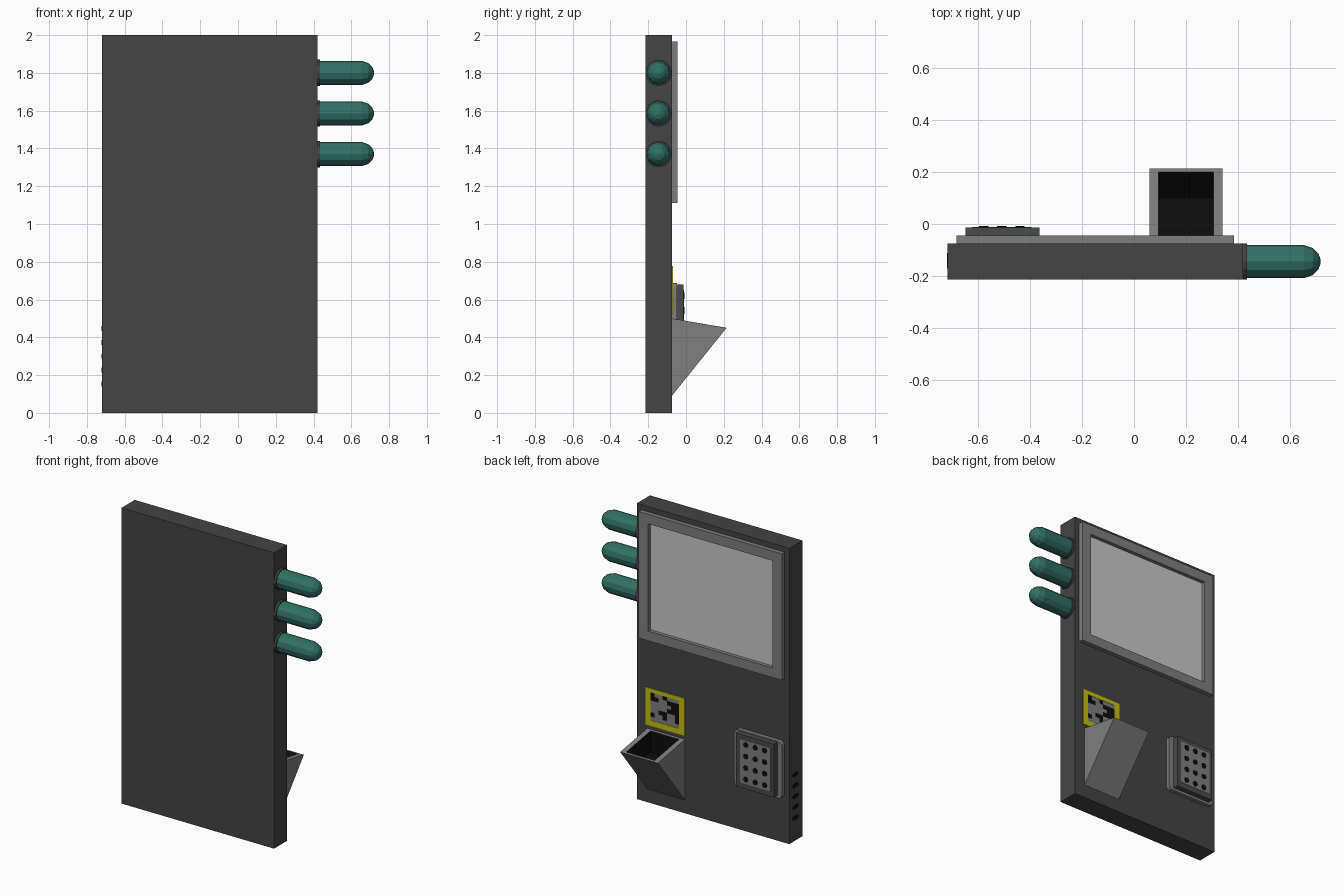
import bpy, bmesh, math
from mathutils import Matrix

if "Cube" in bpy.data.objects:
    bpy.data.objects.remove(bpy.data.objects["Cube"])


def mat(name, r, g, b):
    m = bpy.data.materials.new(name)
    m.diffuse_color = (r, g, b, 1)
    m.use_nodes = True
    m.node_tree.nodes["Principled BSDF"].inputs["Base Color"].default_value = m.diffuse_color
    return m


CASE = mat("charcoal", 0.058, 0.058, 0.058)
GREY = mat("mid_grey", 0.21, 0.21, 0.21)
SCREEN = mat("pale_grey", 0.58, 0.58, 0.58)
DARK = mat("keypad_grey", 0.068, 0.072, 0.065)
BLACK = mat("black", 0.004, 0.004, 0.004)
YELLOW = mat("yellow", 0.58, 0.51, 0.004)
GREEN = mat("teal_green", 0.03, 0.16, 0.13)


def finish(name, bm, *mats):
    bmesh.ops.recalc_face_normals(bm, faces=bm.faces)
    me = bpy.data.meshes.new(name)
    bm.to_mesh(me)
    bm.free()
    for m in mats:
        me.materials.append(m)
    ob = bpy.data.objects.new(name, me)
    bpy.context.collection.objects.link(ob)
    return ob


def box(name, x, y, z, m, radius=0, axis=1):
    """Box from (min, max) pairs; radius rounds the edges parallel to axis."""
    bm = bmesh.new()
    bmesh.ops.create_cube(bm, size=1)
    for v in bm.verts:
        for i, (a, b) in enumerate((x, y, z)):
            v.co[i] = a if v.co[i] < 0 else b
    if radius:
        edges = [e for e in bm.edges
                 if abs((e.verts[0].co - e.verts[1].co).normalized()[axis]) > 0.9]
        bmesh.ops.bevel(bm, geom=edges, offset=radius, segments=3,
                        profile=0.5, affect='EDGES')
    return finish(name, bm, m)


def frame(name, outer, inner, y0, y1, m):
    """Rectangular ring in the XZ plane; rectangles are (x0, x1, z0, z1)."""
    bm = bmesh.new()
    rings = []
    for (a, b, c, d), y in ((outer, y0), (outer, y1), (inner, y1), (inner, y0)):
        rings.append([bm.verts.new(p) for p in
                      ((a, y, c), (b, y, c), (b, y, d), (a, y, d))])
    for k in range(4):
        p, q = rings[k], rings[(k + 1) % 4]
        for i in range(4):
            j = (i + 1) % 4
            bm.faces.new((p[i], p[j], q[j], q[i]))
    return finish(name, bm, m)


def lathe_x(name, profile, cy, cz, sides, m):
    """Closed solid of revolution around an x-parallel axis."""
    bm = bmesh.new()
    rings = [[bm.verts.new((x, cy + r * math.cos(2 * math.pi * i / sides),
                            cz + r * math.sin(2 * math.pi * i / sides)))
              for i in range(sides)] for x, r in profile]
    for p, q in zip(rings, rings[1:]):
        for i in range(sides):
            j = (i + 1) % sides
            bm.faces.new((p[i], p[j], q[j], q[i]))
    bm.faces.new(rings[0])
    bm.faces.new(rings[-1])
    return finish(name, bm, m)


BACK = -0.075  # y of the panel face that carries the fittings

# Main slab
box("case", (-0.72, 0.42), (-0.215, BACK), (0, 2), CASE)

# Display with raised surround
frame("screen_surround", (-0.685, 0.385, 1.11, 1.965),
      (-0.615, 0.315, 1.175, 1.90), BACK, -0.045, GREY)
box("screen", (-0.615, 0.315), (BACK, -0.07), (1.175, 1.90), SCREEN)

# Side lamps with collars
for n, z in enumerate((1.8, 1.585, 1.37)):
    lathe_x(f"lamp_collar_{n}", [(0.415, 0.07), (0.435, 0.07)], -0.145, z, 16, CASE)
    lathe_x(f"lamp_{n}", [(0.42, 0.064), (0.655, 0.064), (0.69, 0.052),
                          (0.711, 0.031), (0.72, 0.008)], -0.145, z, 12, GREEN)

# Yellow bordered code panel
frame("code_border", (0.06, 0.352, 0.525, 0.778), (0.10, 0.316, 0.562, 0.752),
      BACK, BACK + 0.005, YELLOW)
box("code_panel", (0.10, 0.316), (BACK, BACK + 0.003), (0.562, 0.752), GREY)
cw, ch = 0.216 / 7, 0.19 / 7
blocks = [(0, 0, 1, 2), (1, 1, 1, 1), (3, 0, 1, 1), (4, 1, 3, 1), (5, 2, 2, 2),
          (0, 5, 1, 1), (2, 4, 2, 1), (3, 5, 1, 1), (4, 3, 1, 1), (6, 4, 1, 2)]
for n, (c, r, w, h) in enumerate(blocks):
    x, z = 0.316 - c * cw, 0.752 - r * ch
    box(f"code_block_{n}", (x - w * cw, x), (BACK, BACK + 0.005),
        (z - h * ch, z), BLACK)

# Wedge shaped chute with a hollow top
bm = bmesh.new()
xl, xr = 0.06, 0.342
il, ir = 0.095, 0.307
levels = [
    [(xl, BACK, 0.50), (xr, BACK, 0.50), (xr, 0.215, 0.45), (xl, 0.215, 0.45)],
    [(il, -0.06, 0.497), (ir, -0.06, 0.497), (ir, 0.2, 0.453), (il, 0.2, 0.453)],
    [(il, -0.06, 0.35), (ir, -0.06, 0.35), (ir, 0.1, 0.35), (il, 0.1, 0.35)],
]
top, rim, floor = [[bm.verts.new(p) for p in lv] for lv in levels]
toe = [bm.verts.new((x, BACK, 0.09)) for x in (xl, xr)]
for p, q, mi in ((top, rim, 0), (rim, floor, 1)):
    for i in range(4):
        j = (i + 1) % 4
        bm.faces.new((p[i], p[j], q[j], q[i])).material_index = mi
bm.faces.new(floor).material_index = 1
bm.faces.new((top[0], top[3], toe[0]))
bm.faces.new((top[1], toe[1], top[2]))
bm.faces.new((top[3], top[2], toe[1], toe[0]))
bm.faces.new((top[0], toe[0], toe[1], top[1]))
finish("chute", bm, GREY, BLACK)

# Keypad: rounded base, dark body, light face and buttons
box("keypad_base", (-0.685, -0.327), (BACK, -0.048), (0.303, 0.688), GREY, 0.03)
box("keypad_body", (-0.65, -0.365), (-0.05, -0.013), (0.32, 0.68), DARK)
box("keypad_face", (-0.625, -0.395), (-0.015, -0.011), (0.355, 0.65), GREY)
for c in range(3):
    for r in range(4):
        bm = bmesh.new()
        bmesh.ops.create_cone(
            bm, cap_ends=True, segments=8, radius1=0.018, radius2=0.018, depth=0.008,
            matrix=Matrix.Translation((-0.44 - c * 0.07, -0.011, 0.62 - r * 0.078))
            @ Matrix.Rotation(math.pi / 2, 4, 'X'))
        finish(f"key_{c}_{r}", bm, BLACK)

# Vent slots on the side
for n in range(5):
    z = 0.446 - n * 0.073
    box(f"vent_{n}", (-0.722, -0.715), (-0.172, -0.112), (z - 0.013, z + 0.013),
        BLACK, 0.01, axis=0)
